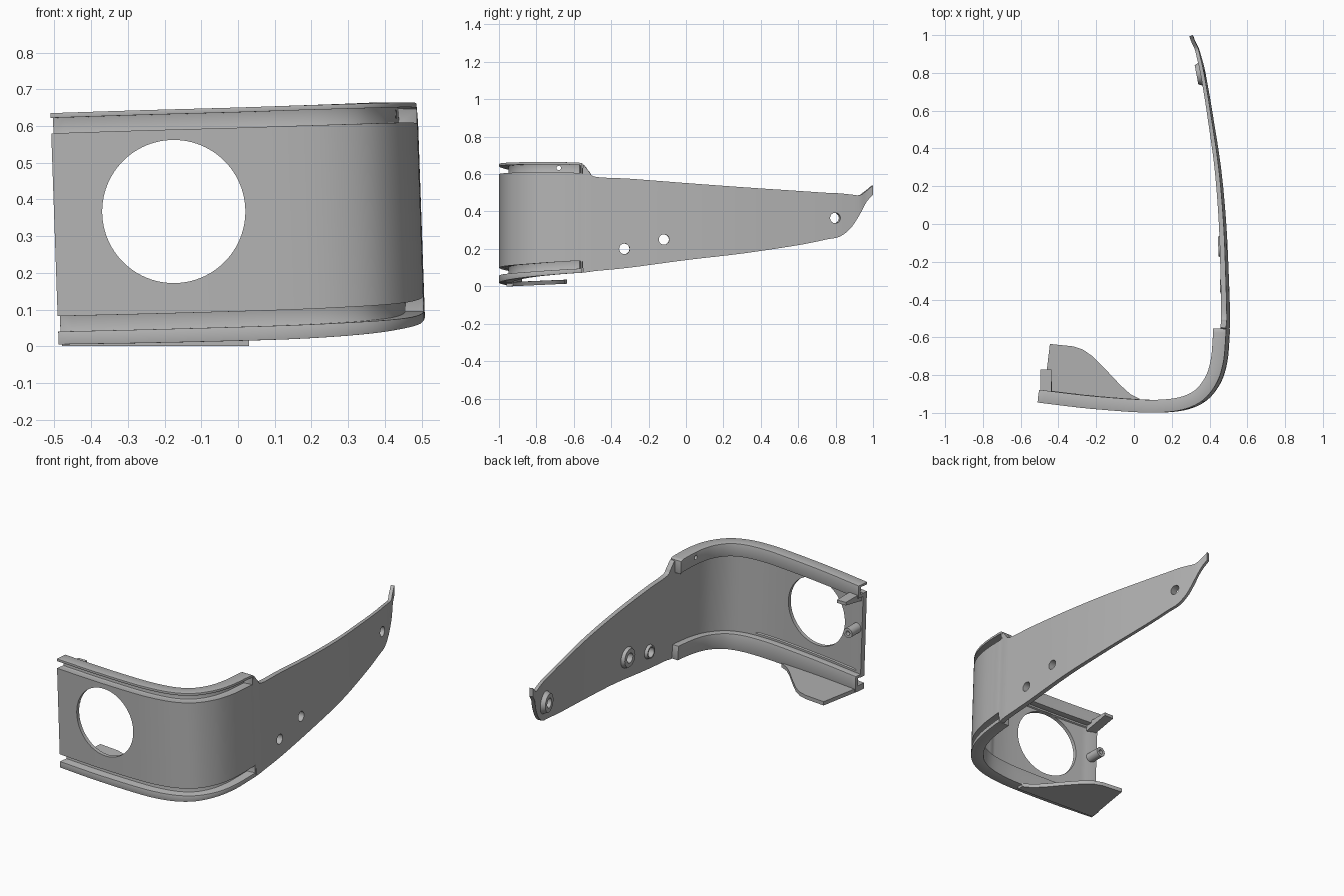
import bpy, bmesh, math
from mathutils import Vector, Matrix

cube = bpy.data.objects.get("Cube")
if cube:
    bpy.data.objects.remove(cube)

grey = bpy.data.materials.new("grey_plastic")
grey.use_nodes = True
COLOUR = (0.45, 0.45, 0.45, 1)
grey.diffuse_color = COLOUR
grey.node_tree.nodes["Principled BSDF"].inputs["Base Color"].default_value = COLOUR

# Plan path of the outer face: x, y, top z, bottom z, lower groove z
PATH = [
    (-.50, -.945, .635, .005, .04), (-.25, -.975, .643, .009, .046),
    (0, -.995, .65, .015, .053), (.15, -.998, .655, .02, .058),
    (.28, -.98, .659, .028, .064), (.38, -.93, .662, .038, .07),
    (.45, -.84, .664, .05, .077), (.485, -.73, .664, .06, .085),
    (.497, -.6, .662, .07, .093), (.498, -.555, .655, .072, .095),
    (.50, -.52, .615, .077, .1), (.50, -.48, .585, .082, .1),
    (.495, -.3, .575, .10, .1), (.482, 0, .552, .14, .1),
    (.455, .3, .53, .175, .1), (.41, .6, .51, .22, .1),
    (.385, .75, .50, .25, .1), (.372, .82, .497, .265, .1),
    (.358, .88, .491, .31, .1), (.345, .93, .487, .385, .1),
    (.33, .965, .51, .45, .1), (.318, 1.0, .54, .49, .1)]
STEPS = 8
RAIL_END = 9 * STEPS


def smooth_path(points):
    """Catmull-Rom through all columns."""
    pts = [Vector(p) for p in points]
    pts = [2 * pts[0] - pts[1]] + pts + [2 * pts[-1] - pts[-2]]
    out = []
    for a, b, c, d in zip(pts, pts[1:], pts[2:], pts[3:]):
        for j in range(STEPS):
            t = j / STEPS
            out.append(0.5 * (2 * b + (c - a) * t + (2 * a - 5 * b + 4 * c - d) * t * t
                              + (3 * b - a - 3 * c + d) * t ** 3))
    return out + [pts[-2]]


STATIONS = smooth_path(PATH)


def inward(i):
    a, b = STATIONS[max(i - 1, 0)], STATIONS[min(i + 1, len(STATIONS) - 1)]
    return Vector((a[1] - b[1], b[0] - a[0], 0)).normalized()


def place(i, depth, z):
    """Point at a depth behind the outer face; the whole shell leans slightly."""
    p = Vector((STATIONS[i][0], STATIONS[i][1], z)) + inward(i) * depth
    p.x -= 0.035 * (z - 0.33)
    return p


def finish(bm, name):
    bmesh.ops.recalc_face_normals(bm, faces=bm.faces)
    mesh = bpy.data.meshes.new(name)
    bm.to_mesh(mesh)
    bm.free()
    mesh.materials.append(grey)
    ob = bpy.data.objects.new(name, mesh)
    bpy.context.collection.objects.link(ob)
    return ob


def sweep(name, profile, last):
    """Sweep a closed profile of (depth, z) pairs along the path."""
    bm = bmesh.new()
    rings = [[bm.verts.new(place(i, d, z)) for d, z in profile(i)] for i in range(last + 1)]
    n = len(rings[0])
    for r, s in zip(rings, rings[1:]):
        for j in range(n):
            bm.faces.new((r[j], r[(j + 1) % n], s[(j + 1) % n], s[j]))
    bm.faces.new(rings[0])
    bm.faces.new(rings[-1])
    return finish(bm, name)


def cylinder(name, centre, axis, r1, r2, length, sides=32):
    bm = bmesh.new()
    turn = Vector(axis).to_track_quat('Z', 'Y').to_matrix().to_4x4()
    bmesh.ops.create_cone(bm, cap_ends=True, segments=sides, radius1=r1, radius2=r2,
                          depth=length, matrix=Matrix.Translation(centre) @ turn)
    return finish(bm, name)


def prism(name, low, high):
    bm = bmesh.new()
    a, b = [[bm.verts.new(p) for p in loop] for loop in (low, high)]
    n = len(a)
    bm.faces.new(a)
    bm.faces.new(b)
    for j in range(n):
        bm.faces.new((a[j], a[(j + 1) % n], b[(j + 1) % n], b[j]))
    return finish(bm, name)


def apply(ob, mod):
    bpy.context.view_layer.objects.active = ob
    bpy.ops.object.modifier_apply(modifier=mod.name)


def cut(ob, cutter):
    mod = ob.modifiers.new("hole", 'BOOLEAN')
    mod.operation, mod.solver, mod.object = 'DIFFERENCE', 'EXACT', cutter
    apply(ob, mod)


# Main wall: front panel, rounded corner and tapering arm
def wall_profile(i):
    x, y, top, bottom, groove = STATIONS[i]
    thick = 0.03
    if i <= RAIL_END:
        top, bottom = top - .055, groove + .042
    else:
        thick = 0.03 - 0.011 * min(1, (y + .55) / 1.2)
    recess = thick - (0.008 if -.45 < x < .21 and y < -.8 else 0)
    margin = (top - bottom) * 0.06
    lo, hi = bottom + margin, top - margin
    return [(0, bottom), (0, top), (thick, top), (thick, hi), (recess, hi - .004),
            (recess, lo + .004), (thick, lo), (thick, bottom)]


wall = sweep("wall", wall_profile, len(STATIONS) - 1)


# Grooved rails along the top and bottom edges
def rail_profile(i, upper):
    x, y, top, bottom, groove = STATIONS[i]
    if upper:
        edge, a, b, lip = top, top - .013, top - .056, top - .075
    else:
        edge, a, b, lip = bottom, groove, groove + .044, groove + .06
    floor = 0.05 if i < RAIL_END - 2 else 0.0
    return [(0, edge), (.068, edge), (.068, lip), (.015, lip),
            (.015, b), (floor, b), (floor, a), (0, a)]


rails = [sweep("top_rail", lambda i: rail_profile(i, True), RAIL_END),
         sweep("bottom_rail", lambda i: rail_profile(i, False), RAIL_END)]

# Large round opening in the front
cutters = [cylinder("opening_cutter", (-.175, -.95, .367), (0, 1, 0), .195, .195, .4, 96)]
cut(wall, cutters[0])

# Screw holes in the arm, with bosses on the inside
parts = [wall] + rails
for y, z, radius in ((-.33, .2, .045), (-.1, .25, .065), (.8, .365, .065)):
    i = min(range(RAIL_END, len(STATIONS)), key=lambda k: abs(STATIONS[k][1] - y))
    axis = inward(i)
    boss = cylinder("screw_boss", place(i, .03, z), axis, radius, radius * .8, .03)
    drill = cylinder("screw_cutter", place(i, .02, z), axis, .028, .028, .2)
    cut(wall, drill)
    cut(boss, drill)
    parts.append(boss)
    cutters.append(drill)

# Pin hole through the top rail
pin = cylinder("pin_cutter", (.45, -.68, .633), (1, 0, 0), .012, .012, .2, 16)
cut(rails[0], pin)
cutters.append(pin)
for c in cutters:
    bpy.data.objects.remove(c)

# Flat tongue behind the bottom rail
outline = [(-.48, -.93), (-.445, -.635), (-.32, -.648), (-.27, -.665), (-.22, -.7),
           (-.15, -.77), (-.07, -.855), (-.02, -.9), (.03, -.925), (.03, -.96)]
base = [(x, y, max(0, .014 * (y + .93) / .3)) for x, y in outline]
parts.append(prism("bottom_tongue", base, [(x, y, z + .022) for x, y, z in base]))

# Wedge bracket and mounting post at the free end of the front
side = [(-.93, .53), (-.93, .578), (-.77, .578), (-.77, .56)]
parts.append(prism("end_bracket", [(-.495, y, z) for y, z in side],
                   [(-.437, y, z) for y, z in side]))
post = cylinder("end_post", (-.462, -.88, .365), (0, 1, 0), .028, .028, .09)
socket = cylinder("post_cutter", (-.462, -.835, .365), (0, 1, 0), .013, .013, .05, 16)
cut(post, socket)
bpy.data.objects.remove(socket)
parts.append(post)

# Soften rail edges, then smooth the curved faces
for ob in rails:
    bevel = ob.modifiers.new("soft_edges", 'BEVEL')
    bevel.width, bevel.segments, bevel.limit_method = .004, 2, 'ANGLE'
    bevel.angle_limit = math.radians(50)
    apply(ob, bevel)
for ob in parts:
    bpy.ops.object.select_all(action='DESELECT')
    ob.select_set(True)
    bpy.context.view_layer.objects.active = ob
    bpy.ops.object.shade_smooth_by_angle(angle=math.radians(30))
